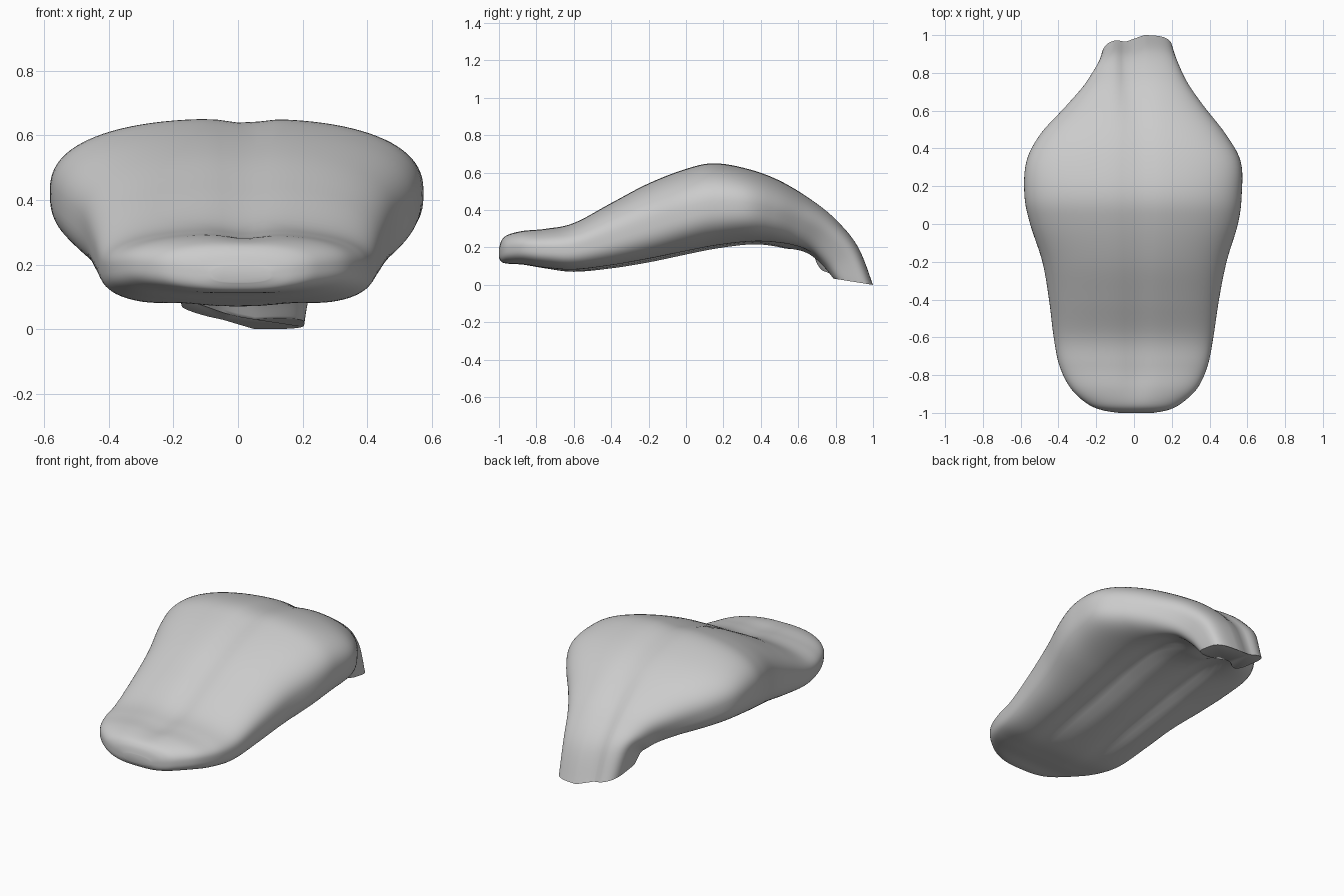
import bpy, bmesh, math
from mathutils import Vector

default = bpy.data.objects.get("Cube")
if default:
    bpy.data.objects.remove(default)

# Stations from tip to root: top y, top z, bottom y, bottom z, right reach, left reach
STATIONS = [
    (-1, .195, -1, .145, .08, .1),
    (-.985, .24, -.985, .122, .17, .18),
    (-.95, .27, -.95, .113, .25, .25),
    (-.87, .291, -.87, .108, .335, .335),
    (-.75, .302, -.75, .088, .395, .39),
    (-.6, .333, -.6, .07, .425, .42),
    (-.4, .44, -.4, .088, .45, .45),
    (-.2, .545, -.2, .12, .485, .49),
    (0, .622, 0, .162, .55, .55),
    (.15, .652, .15, .192, .58, .57),
    (.33, .622, .33, .215, .57, .565),
    (.5, .56, .45, .21, .495, .485),
    (.67, .46, .56, .185, .36, .37),
    (.8, .355, .65, .15, .255, .285),
    (.92, .205, .73, .09, .2, .23),
    (1, 0, .78, .035, .175, .205),
]
STEPS = 6
SIDES = 96


def spline(a, b, c, d, t):
    return b + .5 * t * (c - a + t * (2*a - 5*b + 4*c - d + t * (3*(b - c) + d - a)))


def station(s):
    i = min(int(s), len(STATIONS) - 2)
    rows = [STATIONS[min(max(i + k, 0), len(STATIONS) - 1)] for k in (-1, 0, 1, 2)]
    return [spline(*values, s - i) for values in zip(*rows)]


def bump(x, centre, width):
    return math.exp(-((x - centre) / width) ** 2)


def ramp(x, low, high):
    t = min(max((x - low) / (high - low), 0), 1)
    return t * t * (3 - 2 * t)


def power(value, exponent):
    return math.copysign(abs(value) ** exponent, value)


def ring_points(s):
    ty, tz, by, bz, right, left = station(s)
    top, bottom = Vector((0, ty, tz)), Vector((0, by, bz))
    up = (top - bottom).normalized()
    middle = (top + bottom) / 2
    half = (top - bottom).length / 2
    root = ramp(ty, .6, 1)
    body = ramp(ty, -.8, -.2) * (1 - root)
    front = ramp(ty, -1, -.8) * (1 - ramp(ty, -.5, .1))
    cut = ramp(ty, .8, 1)
    points = []
    for k in range(SIDES):
        a = math.tau * k / SIDES
        # rounded sides, squarer towards the root and under the front rim
        square = .8 - .3 * root
        if math.sin(a) < 0:
            square -= .08 * (1 - root) + .1 * front
        u, v = power(math.cos(a), square), power(math.sin(a), square)
        x = u * (left if u > 0 else right)
        height = v * half
        if v > 0:
            # centre crease, deepening into an offset groove on the root
            height -= .014 * bump(x, .02, .07) * ramp(ty, -1, -.8) * (1 - root) * v
            height -= .022 * bump(x, -.035, .045) * ramp(ty, .45, .9) * v
        else:
            # underside folds and the hollow of the root
            height += body * .04 * bump(abs(x), .17, .08) * -v
            height += root * half * .6 * bump(x, -.02, .09) * -v
        p = middle + up * height
        p.x = x
        # slanted right corner of the root
        slant = cut * max(0, .05 - x)
        p.z += slant * .27
        p.y -= slant * (.3 - .15 * v)
        points.append(p)
    return points


# Tongue: one lofted skin with closed ends
bm = bmesh.new()
count = (len(STATIONS) - 1) * STEPS
rings = [[bm.verts.new(p) for p in ring_points(i / STEPS)] for i in range(count + 1)]
for a, b in zip(rings, rings[1:]):
    for k in range(SIDES):
        n = (k + 1) % SIDES
        bm.faces.new((a[k], a[n], b[n], b[k]))
bm.faces.new(rings[0])
bm.faces.new(rings[-1])
bmesh.ops.recalc_face_normals(bm, faces=bm.faces[:])
mesh = bpy.data.meshes.new("tongue")
bm.to_mesh(mesh)
bm.free()

tongue = bpy.data.objects.new("tongue", mesh)
bpy.context.collection.objects.link(tongue)

colour = (.6, .6, .6, 1)
grey = bpy.data.materials.new("plain grey")
grey.use_nodes = True
grey.diffuse_color = colour
grey.node_tree.nodes["Principled BSDF"].inputs["Base Color"].default_value = colour
mesh.materials.append(grey)

bpy.context.view_layer.objects.active = tongue
tongue.select_set(True)
bpy.ops.object.shade_smooth_by_angle(angle=math.radians(50))
